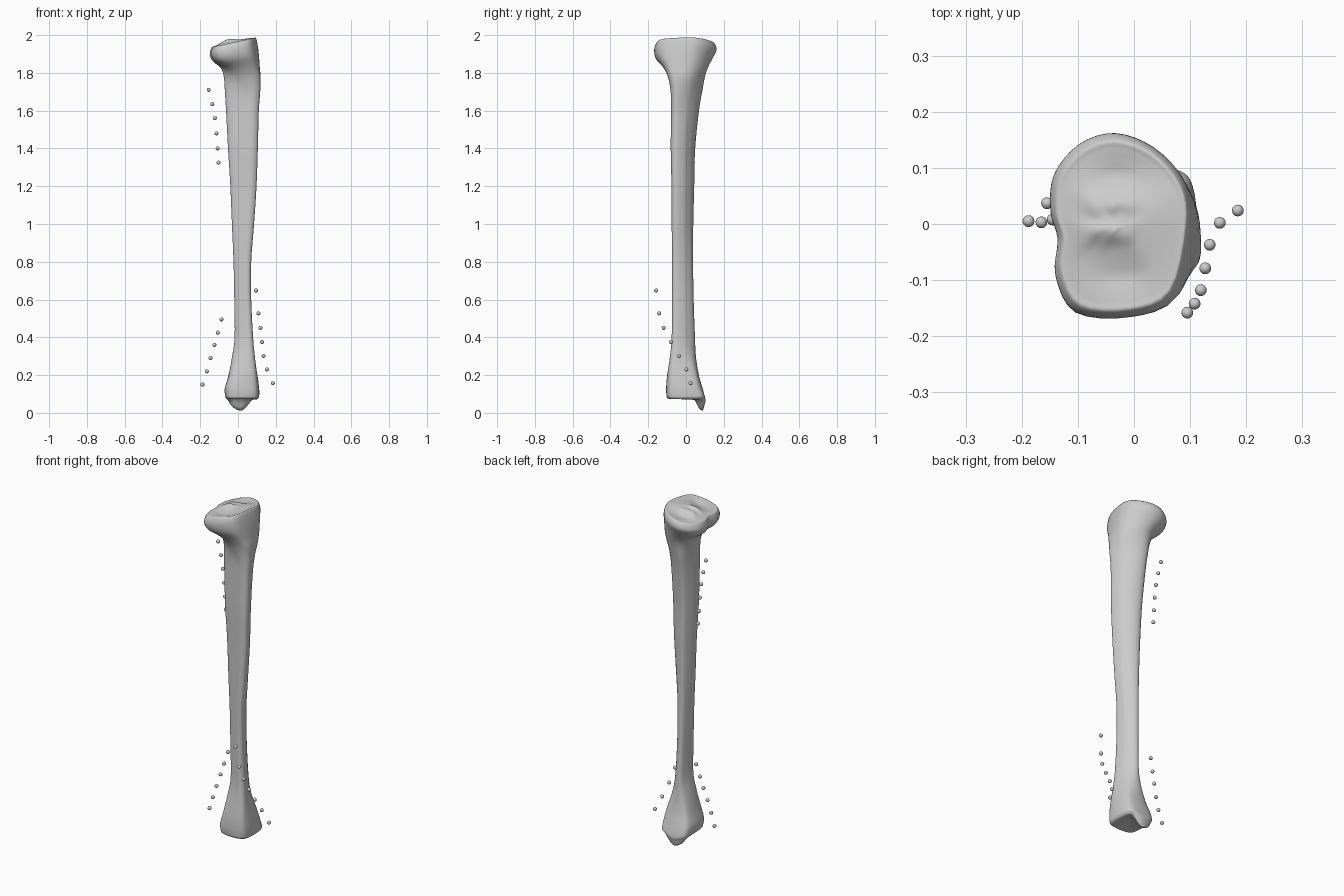
import bpy, bmesh
from math import cos, sin, pi, exp, copysign
from mathutils import Vector

cube = bpy.data.objects.get("Cube")
if cube:
    bpy.data.objects.remove(cube, do_unlink=True)

material = bpy.data.materials.new("bone grey")
material.use_nodes = True
grey = (0.6, 0.6, 0.6, 1)
material.diffuse_color = grey
material.node_tree.nodes["Principled BSDF"].inputs["Base Color"].default_value = grey


def smoothstep(low, high, value):
    t = min(1, max(0, (value - low) / (high - low)))
    return t * t * (3 - 2 * t)


def catmull(a, b, c, d, t):
    return b + (c - a) * (t / 2) + (a * 2 - b * 5 + c * 4 - d) * (t * t / 2) \
        + (b * 3 - a - c * 3 + d) * (t ** 3 / 2)


def refine(points, steps, closed):
    """Smooth interpolation through a list of vectors."""
    count = len(points)
    pick = (lambda i: points[i % count]) if closed else \
        (lambda i: points[max(0, min(count - 1, i))])
    result = [catmull(pick(i - 1), pick(i), pick(i + 1), pick(i + 2), s / steps)
              for i in range(count if closed else count - 1) for s in range(steps)]
    return result if closed else result + [points[-1]]


def finish(bm, name):
    bmesh.ops.recalc_face_normals(bm, faces=bm.faces)
    mesh = bpy.data.meshes.new(name)
    bm.to_mesh(mesh)
    bm.free()
    mesh.materials.append(material)
    for face in mesh.polygons:
        face.use_smooth = True
    obj = bpy.data.objects.new(name, mesh)
    bpy.context.collection.objects.link(obj)
    return obj


# Cross-section outlines in a unit box, counter-clockwise from +x
plateau = [(.96, 0), (.87, .47), (.45, .84), (-.1, 1), (-.6, .88), (-.95, .55),
           (-1, .15), (-.9, -.15), (-.93, -.55), (-.65, -.95), (.1, -1), (.72, -.78)]
shaft = [(.85, 0), (.6, .4), (.2, .8), (-.25, 1), (-.6, .92), (-.85, .45),
         (-1, -.05), (-1, -.5), (-.55, -.8), (.1, -.95), (.65, -1), (1, -.7)]


def rounded_square(i):
    c, s = cos(i * pi / 6), sin(i * pi / 6)
    return Vector((copysign(abs(c) ** .6, c), copysign(abs(s) ** .6, s)))


def outline(z):
    top = smoothstep(1.68, 1.9, z)
    low = 1 - smoothstep(.15, .4, z)
    return [Vector(p) * top + Vector(s) * (1 - top - low) + rounded_square(i) * low
            for i, (p, s) in enumerate(zip(plateau, shaft))]


# Height, then x range and y range of the bone at that height
sections = [
    (.09, -.068, .112, -.103, .103), (.13, -.07, .112, -.105, .088),
    (.2, -.05, .104, -.1, .068), (.3, -.03, .09, -.085, .052),
    (.4, -.016, .08, -.075, .047), (.6, -.018, .07, -.073, .04),
    (.8, -.022, .07, -.073, .037), (1, -.03, .085, -.075, .038),
    (1.2, -.038, .098, -.076, .043), (1.4, -.05, .105, -.08, .048),
    (1.6, -.06, .11, -.078, .068), (1.7, -.066, .118, -.08, .085),
    (1.78, -.075, .127, -.095, .1), (1.83, -.092, .122, -.12, .117),
    (1.88, -.132, .115, -.157, .14), (1.93, -.149, .107, -.166, .162)]


def ring(section, scale=1):
    z, x0, x1, y0, y1 = section
    middle = Vector(((x0 + x1) / 2, (y0 + y1) / 2))
    half = Vector(((x1 - x0) / 2, (y1 - y0) / 2))
    tilt = .22 * smoothstep(1.8, 1.93, z)
    points = []
    for p in outline(z):
        q = middle + p * half * scale
        points.append(Vector((q.x, q.y, z + tilt * q.x)))
    return points


def plateau_cap(scale):
    """Joint surface: two shallow dishes beside a central double ridge."""
    points = ring(sections[-1], scale)
    for p in points:
        ridge = exp(-((p.x + .05) / .05) ** 2)
        peaks = exp(-((p.y + .012) / .02) ** 2) + .7 * exp(-((p.y - .035) / .02) ** 2)
        dish = .014 * exp(-((abs(p.y) - .09) / .035) ** 2 - ((p.x + .02) / .06) ** 2)
        p.z += .042 - .01 * scale ** 4 + .018 * ridge * peaks - dish
    return points


def ankle_cap(scale):
    """Hollow lower joint surface with a pointed knob on the +y side."""
    points = ring(sections[0], scale)
    for p in points:
        hollow = .012 * (1 - scale) * cos(p.x * 12)
        knob = smoothstep(.035, .078, p.y) * exp(-((p.x - .004) / .045) ** 2)
        p.z += hollow - .018 * min(1, (1 - scale) * 15) \
            - .068 * knob * min(1, .35 + (1 - scale) * 6)
    return points


# Long bone, lofted from the ankle cap up to the plateau cap
rings = [ankle_cap(s) for s in (.02, .3, .5, .65, .78, .88, .96, 1)]
rings += [ring(s) for s in sections[1:]]
rings += [plateau_cap(s) for s in (.93, .84, .7, .55, .4, .25, .12, .02)]
dense = [refine(r, 4, True) for r in rings]
columns = [refine(list(c), 4, False) for c in zip(*dense)]

bm = bmesh.new()
grid = [[bm.verts.new(p) for p in column] for column in columns]
for left, right in zip(grid, grid[1:] + grid[:1]):
    for k in range(len(left) - 1):
        bm.faces.new((left[k], right[k], right[k + 1], left[k + 1]))
for end in (0, -1):
    bm.faces.new([column[end] for column in grid])
finish(bm, "long_bone")


# Strands of small beads floating beside the bone
def bead_strand(name, positions):
    for number, place in enumerate(positions, 1):
        bm = bmesh.new()
        bmesh.ops.create_uvsphere(bm, u_segments=16, v_segments=10, radius=.0105)
        finish(bm, f"{name}_bead_{number}").location = place


bead_strand("upper_back", [
    (-.155, .037, 1.71), (-.136, .036, 1.635), (-.122, .034, 1.56),
    (-.114, .034, 1.48), (-.108, .035, 1.4), (-.103, .036, 1.325)])
bead_strand("lower_back", [
    (-.188, .005, .15), (-.165, .003, .22), (-.145, .008, .29),
    (-.125, .017, .36), (-.107, .024, .425), (-.088, .032, .495)])
bead_strand("lower_front", [
    (.095, -.158, .648), (.108, -.142, .527), (.119, -.118, .45), (.127, -.079, .375),
    (.135, -.037, .302), (.153, .002, .23), (.185, .024, .157)])
